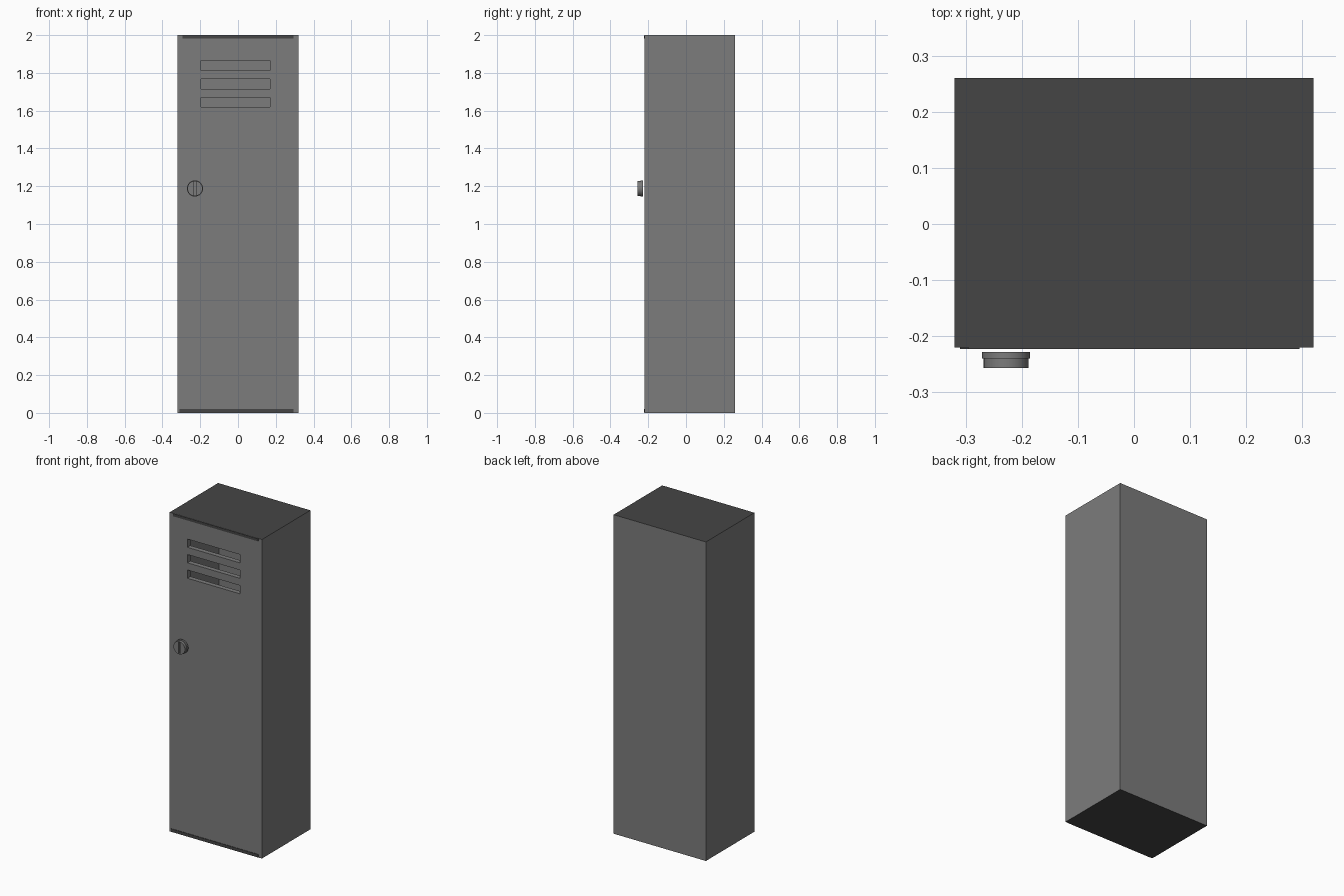
import bpy, math

if "Cube" in bpy.data.objects:
    bpy.data.objects.remove(bpy.data.objects["Cube"])


def material(name, v):
    m = bpy.data.materials.new(name)
    m.diffuse_color = (v, v, v, 1)
    m.use_nodes = True
    m.node_tree.nodes["Principled BSDF"].inputs["Base Color"].default_value = m.diffuse_color
    return m


GREY = material("locker grey", 0.2)
DARK = material("dark grey", 0.06)


def box(name, x, y, z, mat=GREY):
    """Box from (min, max) ranges on each axis."""
    bpy.ops.mesh.primitive_cube_add(size=1, location=[sum(r) / 2 for r in (x, y, z)])
    o = bpy.context.object
    o.name = name
    o.scale = [r[1] - r[0] for r in (x, y, z)]
    bpy.ops.object.transform_apply(location=True, rotation=True, scale=True)
    o.data.materials.append(mat)
    return o


def disc(name, radius, y0, y1):
    """Cylinder along y at the lock position."""
    bpy.ops.mesh.primitive_cylinder_add(
        vertices=32, radius=radius, depth=y1 - y0,
        location=(LOCK_X, (y0 + y1) / 2, LOCK_Z), rotation=(math.pi / 2, 0, 0))
    o = bpy.context.object
    o.name = name
    bpy.ops.object.transform_apply(location=True, rotation=True, scale=True)
    o.data.materials.append(GREY)
    return o


def cut(target, cutter):
    cutter.hide_render = True
    bpy.context.view_layer.objects.active = target
    mod = target.modifiers.new("cut", 'BOOLEAN')
    mod.operation = 'DIFFERENCE'
    mod.solver = 'EXACT'
    mod.object = cutter
    bpy.ops.object.modifier_apply(modifier=mod.name)
    bpy.data.objects.remove(cutter)


def smooth(o):
    bpy.ops.object.select_all(action='DESELECT')
    o.select_set(True)
    bpy.context.view_layer.objects.active = o
    bpy.ops.object.shade_smooth_by_angle(angle=math.radians(30))


# locker body with dark top and bottom
body = box("locker_body", (-0.32, 0.32), (-0.22, 0.26), (0, 2))
body.data.materials.append(DARK)
for p in body.data.polygons:
    if abs(p.normal.z) > 0.9:
        p.material_index = 1

# hollow inside, then the vent slots through the door
cut(body, box("cavity_cutter", (-0.30, 0.30), (-0.19, 0.24), (0.02, 1.98)))
for zc in (1.839, 1.742, 1.645):
    cut(body, box("vent_cutter", (-0.197, 0.169), (-0.3, -0.1), (zc - 0.026, zc + 0.026)))

# dark edges of the top and bottom panels, showing above and below the door
box("top_panel_edge", (-0.295, 0.295), (-0.223, -0.215), (1.983, 1.999), DARK)
box("bottom_panel_edge", (-0.31, 0.295), (-0.223, -0.215), (0.001, 0.02), DARK)

# round lock with a vertical key groove
LOCK_X, LOCK_Z = -0.228, 1.188
lock_base = disc("lock_base", 0.043, -0.24, -0.228)
lock_face = disc("lock_face", 0.04, -0.257, -0.24)
cut(lock_face, box("groove_cutter", (LOCK_X - 0.006, LOCK_X + 0.006), (-0.3, -0.246),
                   (LOCK_Z - 0.036, LOCK_Z + 0.036)))
smooth(lock_base)
smooth(lock_face)
